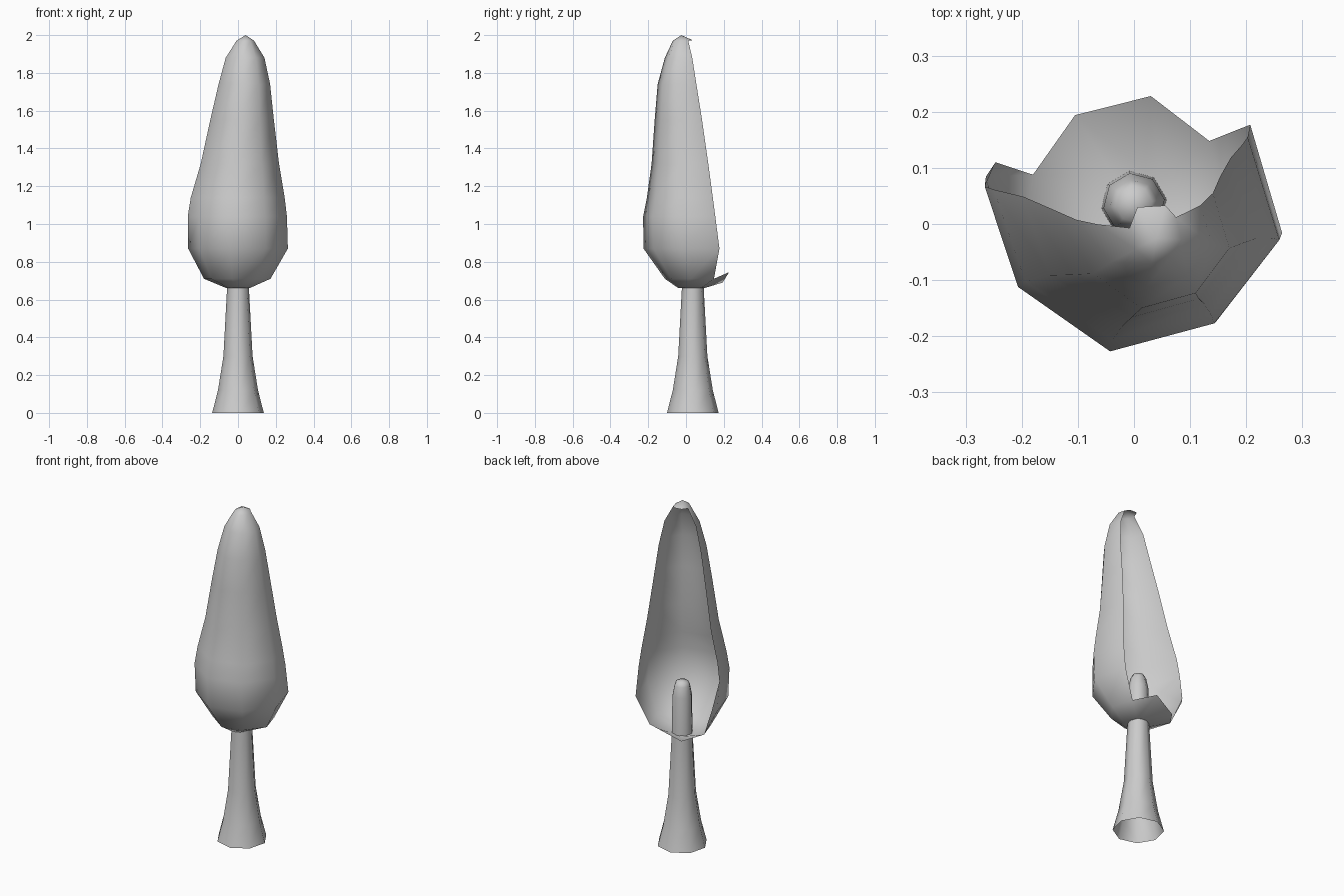
import bpy
from math import sin, cos, radians

if "Cube" in bpy.data.objects:
    bpy.data.objects.remove(bpy.data.objects["Cube"])


def make(name, verts, faces):
    me = bpy.data.meshes.new(name)
    me.from_pydata(verts, [], faces)
    me.update()
    for p in me.polygons:
        p.use_smooth = True
    ob = bpy.data.objects.new(name, me)
    bpy.context.collection.objects.link(ob)
    return ob


# Trunk: flared eight-sided column, open at the base, rounded at the tip
N = 8
profile = [(0, .138), (.12, .107), (.3, .078), (.65, .059),
           (.88, .055), (.94, .043), (.96, .033)]
tv = [(r * cos(radians(i * 45 + 8)), .036 + r * sin(radians(i * 45 + 8)), z)
      for z, r in profile for i in range(N)]
tf = [(k * N + i, k * N + (i + 1) % N, (k + 1) * N + (i + 1) % N, (k + 1) * N + i)
      for k in range(len(profile) - 1) for i in range(N)]
tv.append((0, .036, .97))
top = (len(profile) - 1) * N
tf += [(top + i, top + (i + 1) % N, len(tv) - 1) for i in range(N)]
make("trunk", tv, tf)

# Foliage: faceted shell left open at the back
dirs = [(-.97, .28), (-.75, -.49), (-.14, -.985), (.55, -.77), (.98, -.13), (.77, .66)]
M = len(dirs)
# z, left x, right x, front y, right back-edge y
rings = [(.66, -.06, .06, -.04, .08),
         (.71, -.18, .172, -.112, .148),
         (.87, -.264, .264, -.225, .177),
         (1.04, -.266, .259, -.227, .155),
         (1.14, -.25, .247, -.207, .142),
         (1.32, -.197, .217, -.182, .118),
         (1.55, -.147, .19, -.166, .085),
         (1.74, -.103, .17, -.15, .055),
         (1.88, -.065, .14, -.112, .033),
         (1.97, -.008, .085, -.07, .012)]
fv, ff = [], []
for z, xl, xr, yf, yb in rings:
    rx = (xr - xl) / 1.95
    ry = (yb - yf) / 1.645
    cx, cy = xr - .98 * rx, yf + .985 * ry
    fv += [(cx + rx * u, cy + ry * v, z) for u, v in dirs]
for k in range(len(rings) - 1):
    for i in range(M - 1):
        a, b = k * M + i, (k + 1) * M + i
        ff.append((a, a + 1, b + 1, b))


def add(*co):
    fv.append(co)
    return len(fv) - 1


# Lower back flap and closed underside
low = [add(.02, .095, .66), add(-.035, .085, .66)]
lip = [add(.03, .228, .745), add(-.105, .194, .69)]
inner = [5] + low + [0]
outer = [M + 5] + lip + [M]
for i in range(3):
    ff.append((inner[i], inner[i + 1], outer[i + 1], outer[i]))
base = add(0, .036, .68)
loop = list(range(M)) + low
ff += [(loop[(i + 1) % len(loop)], loop[i], base) for i in range(len(loop))]

# Small torn corner on the left edge
ear = add(-.247, .11, .88)
ff += [(M, 2 * M, ear), (2 * M, 3 * M, ear)]

# Crown cap with a small lip over the opening
last = (len(rings) - 1) * M
apex = add(.04, -.025, 2.0)
crown = list(range(last, last + M)) + [add(.056, .033, 1.972), add(.006, .03, 1.975)]
ff += [(crown[i], crown[(i + 1) % len(crown)], apex) for i in range(len(crown))]
make("foliage", fv, ff)
